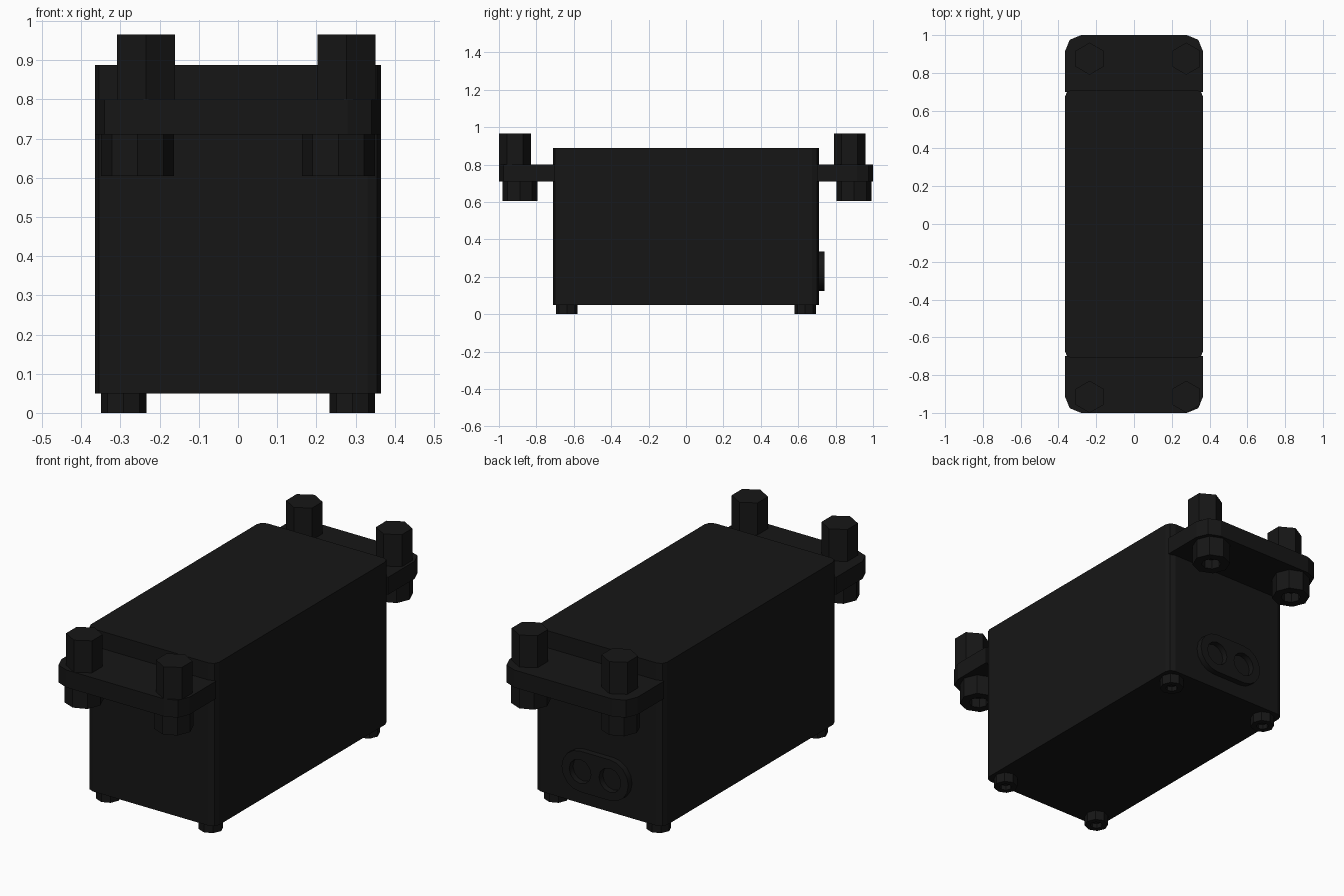
import bpy, bmesh
from math import cos, sin, pi, radians
from mathutils import Matrix, Vector

if "Cube" in bpy.data.objects:
    bpy.data.objects.remove(bpy.data.objects["Cube"])

black = bpy.data.materials.new("black_plastic")
black.diffuse_color = (0.008, 0.008, 0.008, 1)
black.use_nodes = True
black.node_tree.nodes["Principled BSDF"].inputs["Base Color"].default_value = black.diffuse_color


def finish(bm, name):
    bmesh.ops.recalc_face_normals(bm, faces=bm.faces)
    me = bpy.data.meshes.new(name)
    bm.to_mesh(me)
    bm.free()
    me.materials.append(black)
    ob = bpy.data.objects.new(name, me)
    bpy.context.collection.objects.link(ob)
    return ob


def block(name, lo, hi, pick, radius, segments):
    """Box from corner to corner; vertical edges chosen by pick(y) get rounded."""
    lo, hi = Vector(lo), Vector(hi)
    bm = bmesh.new()
    bmesh.ops.create_cube(bm, size=1)
    bmesh.ops.scale(bm, vec=hi - lo, verts=bm.verts)
    bmesh.ops.translate(bm, vec=(lo + hi) / 2, verts=bm.verts)
    edges = [e for e in bm.edges
             if abs(e.verts[0].co.z - e.verts[1].co.z) > 0.01 and pick(e.verts[0].co.y)]
    bmesh.ops.bevel(bm, geom=edges, offset=radius, segments=segments,
                    profile=0.5, affect='EDGES')
    return finish(bm, name)


def prism(name, x, y, z0, z1, r, sides, turn=0, socket=0, depth=0):
    """Upright prism, optionally with a socket sunk into its underside."""
    bm = bmesh.new()
    ring = [bm.verts.new((x + r * cos(turn + 2 * pi * i / sides),
                          y + r * sin(turn + 2 * pi * i / sides), z0))
            for i in range(sides)]
    base = bm.faces.new(ring)
    ext = bmesh.ops.extrude_face_region(bm, geom=[base], use_keep_orig=True)
    bmesh.ops.translate(bm, vec=(0, 0, z1 - z0),
                        verts=[v for v in ext['geom'] if isinstance(v, bmesh.types.BMVert)])
    bmesh.ops.recalc_face_normals(bm, faces=bm.faces)
    if socket:
        bottom = min(bm.faces, key=lambda f: f.calc_center_median().z)
        bmesh.ops.inset_region(bm, faces=[bottom], thickness=(r - socket) * cos(pi / sides))
        pit = bmesh.ops.extrude_face_region(bm, geom=[bottom])
        bmesh.ops.translate(bm, vec=(0, 0, depth),
                            verts=[v for v in pit['geom'] if isinstance(v, bmesh.types.BMVert)])
        if bottom.is_valid:
            bmesh.ops.delete(bm, geom=[bottom], context='FACES_ONLY')
    return finish(bm, name)


# Main case
block("case", (-0.365, -0.71, 0.05), (0.365, 0.71, 0.888), lambda y: True, 0.035, 2)

# Mounting ears, rounded at the outer corners
for side, s in (("front", -1), ("back", 1)):
    y0, y1 = sorted((0.70 * s, 1.0 * s))
    block(side + "_ear", (-0.365, y0, 0.71), (0.365, y1, 0.80),
          lambda y: abs(y) > 0.9, 0.085, 2)

# Hex posts on the ears, socket screws below them, and case screws as feet
for side, s, post_y, screw_y in (("front", -1, -0.915, -0.888), ("back", 1, 0.875, 0.898)):
    for hand, h, post_x in (("left", -1, -0.235), ("right", 1, 0.277)):
        tag = side + "_" + hand
        prism(tag + "_post", post_x, post_y, 0.80, 0.965, 0.085, 6, pi / 2)
        prism(tag + "_ear_screw", 0.256 * h, screw_y, 0.605, 0.71, 0.093, 8,
              socket=0.045, depth=0.05)
        prism(tag + "_foot_screw", 0.292 * h, 0.637 * s, 0.0, 0.05, 0.058, 8,
              socket=0.028, depth=0.025)

# Cable outlet: stadium plate with two round openings on the back
cu = bpy.data.curves.new("cable_outlet", 'CURVE')
cu.dimensions = '2D'
cu.fill_mode = 'BOTH'
cu.extrude = 0.016


def outline(points):
    sp = cu.splines.new('POLY')
    sp.points.add(len(points) - 1)
    for p, (a, b) in zip(sp.points, points):
        p.co = (a, b, 0, 1)
    sp.use_cyclic_u = True


def arc(cx, r, start, sweep, n):
    return [(cx + r * cos(start + sweep * i / n), r * sin(start + sweep * i / n))
            for i in range(n + 1)]


outline(arc(0.085, 0.105, -pi / 2, pi, 8) + arc(-0.085, 0.105, pi / 2, pi, 8))
for cx in (-0.085, 0.085):
    outline(arc(cx, 0.062, 0, 2 * pi, 12)[:-1])
outlet = bpy.data.objects.new("cable_outlet", cu)
bpy.context.collection.objects.link(outlet)
outlet.matrix_world = Matrix.Translation((0, 0.725, 0.23)) @ Matrix.Rotation(radians(90), 4, 'X')
cu.materials.append(black)
bpy.context.view_layer.objects.active = outlet
outlet.select_set(True)
bpy.ops.object.convert(target='MESH')
